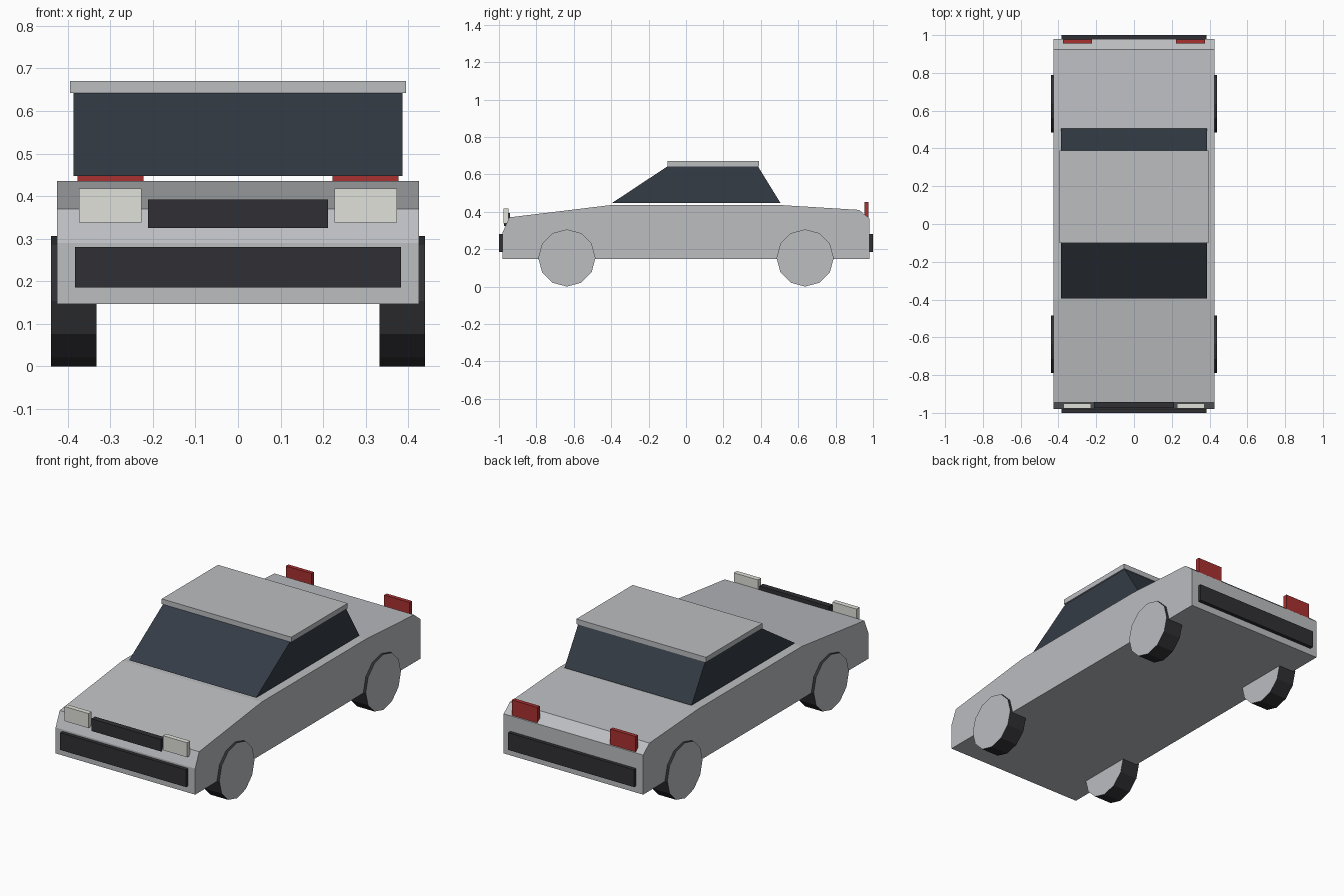
import bpy, bmesh
from math import pi
from mathutils import Matrix

if "Cube" in bpy.data.objects:
    bpy.data.objects.remove(bpy.data.objects["Cube"])


def material(name, rgb):
    m = bpy.data.materials.new(name)
    m.diffuse_color = (*rgb, 1)
    m.use_nodes = True
    m.node_tree.nodes["Principled BSDF"].inputs["Base Color"].default_value = m.diffuse_color
    return m


GREY = material("grey_paint", (0.5, 0.51, 0.53))
GLASS = material("dark_glass", (0.035, 0.045, 0.06))
BLACK = material("black_trim", (0.03, 0.03, 0.035))
WHITE = material("lamp_white", (0.75, 0.75, 0.7))
RED = material("lamp_red", (0.4, 0.03, 0.03))


def finish(bm, name, *mats):
    bmesh.ops.recalc_face_normals(bm, faces=bm.faces)
    mesh = bpy.data.meshes.new(name)
    bm.to_mesh(mesh)
    bm.free()
    for m in mats:
        mesh.materials.append(m)
    obj = bpy.data.objects.new(name, mesh)
    bpy.context.collection.objects.link(obj)
    return obj


def extrude_profile(name, yz, half_width, mat):
    """Extrude a side profile across the car."""
    bm = bmesh.new()
    face = bm.faces.new([bm.verts.new((-half_width, y, z)) for y, z in yz])
    new = bmesh.ops.extrude_face_region(bm, geom=[face], use_keep_orig=True)["geom"]
    verts = [g for g in new if isinstance(g, bmesh.types.BMVert)]
    bmesh.ops.translate(bm, verts=verts, vec=(2 * half_width, 0, 0))
    return finish(bm, name, mat)


def box(name, x, y, z, mat):
    """Box from (min, max) ranges."""
    bm = bmesh.new()
    ranges = (x, y, z)
    centre = Matrix.Translation([(a + b) / 2 for a, b in ranges])
    scale = Matrix.Diagonal([b - a for a, b in ranges] + [1])
    bmesh.ops.create_cube(bm, size=1, matrix=centre @ scale)
    return finish(bm, name, mat)


# Body shell
extrude_profile("body", [(-0.98, 0.147), (-0.98, 0.29), (-0.945, 0.37), (-0.4, 0.436),
                         (0.5, 0.436), (0.925, 0.41), (0.98, 0.365), (0.98, 0.147)],
                0.425, GREY)

# Glass cabin, slightly clear of the body, and roof slab
extrude_profile("cabin_glass", [(-0.395, 0.447), (-0.1, 0.642), (0.385, 0.642), (0.505, 0.447)],
                0.387, GLASS)
box("roof", (-0.395, 0.395), (-0.1, 0.39), (0.642, 0.67), GREY)

# Bumpers and grille
box("front_bumper", (-0.383, 0.383), (-1.0, -0.97), (0.185, 0.28), BLACK)
box("rear_bumper", (-0.383, 0.383), (0.97, 1.0), (0.185, 0.28), BLACK)
box("grille", (-0.212, 0.212), (-0.973, -0.942), (0.325, 0.392), BLACK)

for side, s in (("left", -1), ("right", 1)):
    # Lamps
    box(f"{side}_headlight", sorted((s * 0.227, s * 0.374)), (-0.977, -0.95), (0.338, 0.418), WHITE)
    box(f"{side}_tail_light", sorted((s * 0.222, s * 0.377)), (0.955, 0.977), (0.36, 0.453), RED)

    # Wheels: black tread, grey faces
    for end, y in (("front", -0.637), ("rear", 0.637)):
        bm = bmesh.new()
        place = Matrix.Translation((s * 0.386, y, 0.153)) @ Matrix.Rotation(pi / 2, 4, "Y")
        bmesh.ops.create_cone(bm, cap_ends=True, segments=12, radius1=0.153,
                              radius2=0.153, depth=0.107, matrix=place)
        for f in bm.faces:
            f.material_index = 1 if len(f.verts) > 4 else 0
        finish(bm, f"{end}_{side}_wheel", BLACK, GREY)
